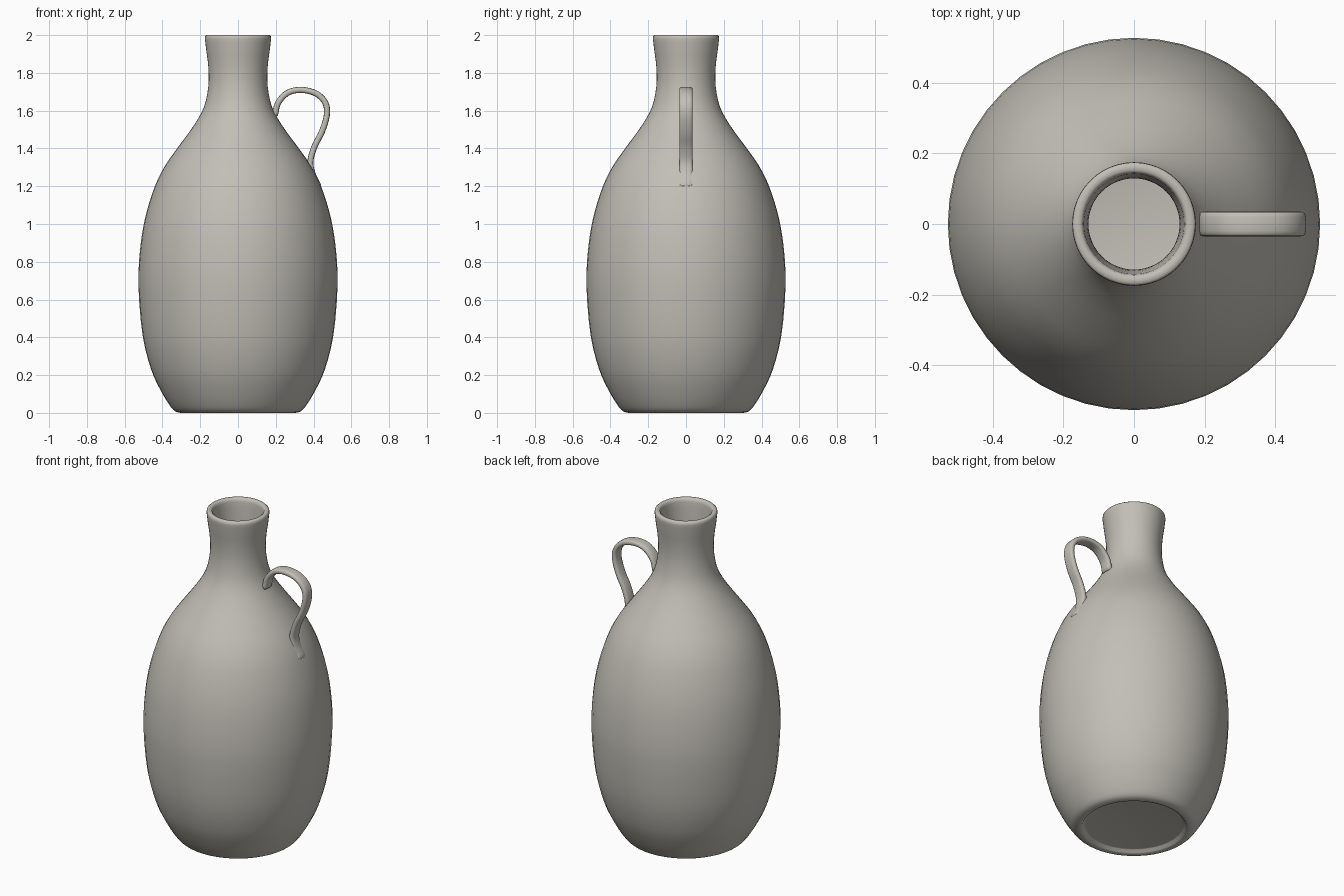
import bpy, bmesh, math
from mathutils import Vector

if "Cube" in bpy.data.objects:
    bpy.data.objects.remove(bpy.data.objects["Cube"])

clay = bpy.data.materials.new("warm grey clay")
clay.diffuse_color = (0.54, 0.52, 0.47, 1)
clay.use_nodes = True
clay.node_tree.nodes["Principled BSDF"].inputs["Base Color"].default_value = clay.diffuse_color


def spline(pts, steps):
    """Catmull-Rom points through a 2D polyline."""
    p = [Vector(q) for q in pts]
    p = [2 * p[0] - p[1]] + p + [2 * p[-1] - p[-2]]
    out = []
    for i in range(1, len(p) - 2):
        a, b, c, d = p[i - 1:i + 3]
        for k in range(steps):
            t = k / steps
            out.append(0.5 * (2 * b + (c - a) * t + (2 * a - 5 * b + 4 * c - d) * t ** 2
                              + (3 * b - a - 3 * c + d) * t ** 3))
    return out + [p[-2]]


def skin(name, rings, angle):
    """Join closed rings of points into a capped smooth surface."""
    bm = bmesh.new()
    loops = [[bm.verts.new(v) for v in ring] for ring in rings]
    n = len(loops[0])
    for a, b in zip(loops, loops[1:]):
        for i in range(n):
            j = (i + 1) % n
            bm.faces.new((a[i], a[j], b[j], b[i]))
    bm.faces.new(loops[0])
    bm.faces.new(loops[-1])
    bmesh.ops.recalc_face_normals(bm, faces=bm.faces)
    mesh = bpy.data.meshes.new(name)
    bm.to_mesh(mesh)
    bm.free()
    mesh.materials.append(clay)
    ob = bpy.data.objects.new(name, mesh)
    bpy.context.collection.objects.link(ob)
    bpy.ops.object.select_all(action='DESELECT')
    ob.select_set(True)
    bpy.context.view_layer.objects.active = ob
    bpy.ops.object.shade_smooth_by_angle(angle=math.radians(angle))
    return ob


# Jug: recessed base, rounded foot, belly, neck, lip and hollow inside
base = [(0.27, 0.02), (0.28, 0.018), (0.288, 0.004)]
outer = spline([(0.305, 0), (0.335, 0.01), (0.365, 0.045), (0.41, 0.12), (0.46, 0.23), (0.505, 0.41),
                (0.527, 0.67), (0.518, 0.87), (0.49, 1.04), (0.44, 1.2), (0.385, 1.31),
                (0.315, 1.41), (0.235, 1.52), (0.18, 1.62), (0.157, 1.73), (0.157, 1.83),
                (0.168, 1.92), (0.175, 1.98)], 3)
lip = [(0.174, 1.994), (0.168, 2.0), (0.152, 2.0), (0.145, 1.994)]
inner = spline([(0.142, 1.98), (0.137, 1.92), (0.13, 1.8), (0.132, 1.72), (0.155, 1.6),
                (0.21, 1.5), (0.29, 1.39), (0.36, 1.29), (0.41, 1.18), (0.46, 1.04),
                (0.495, 0.67), (0.47, 0.4), (0.42, 0.22), (0.35, 0.09), (0.29, 0.05)], 2)
SIDES = 48
turn = [2 * math.pi * i / SIDES for i in range(SIDES)]
skin("jug_body", [[(r * math.cos(a), r * math.sin(a), z) for a in turn]
                  for r, z in base + outer + lip + inner], 50)

# Handle: rounded strap swept along an S-shaped path in the xz plane
path = spline([(0.196, 1.578), (0.212, 1.64), (0.262, 1.694), (0.335, 1.71), (0.415, 1.69),
               (0.463, 1.64), (0.47, 1.575), (0.445, 1.49), (0.405, 1.41), (0.383, 1.33),
               (0.395, 1.265), (0.426, 1.2)], 4)
section = []
for i in range(16):
    c, s = math.cos(math.tau * i / 16), math.sin(math.tau * i / 16)
    section.append((math.copysign(abs(c) ** 0.6, c) * 0.035,
                    math.copysign(abs(s) ** 0.6, s) * 0.016))
rings = []
for i, p in enumerate(path):
    t = (path[min(i + 1, len(path) - 1)] - path[max(i - 1, 0)]).normalized()
    rings.append([(p.x - t.y * v, u, p.y + t.x * v) for u, v in section])
    # Softened ends
    if i in (0, len(path) - 1):
        e = p + t * (-0.006 if i == 0 else 0.006)
        rings.insert(0 if i == 0 else len(rings),
                     [(e.x - t.y * v * 0.6, u * 0.85, e.y + t.x * v * 0.6) for u, v in section])
skin("handle", rings, 60)
